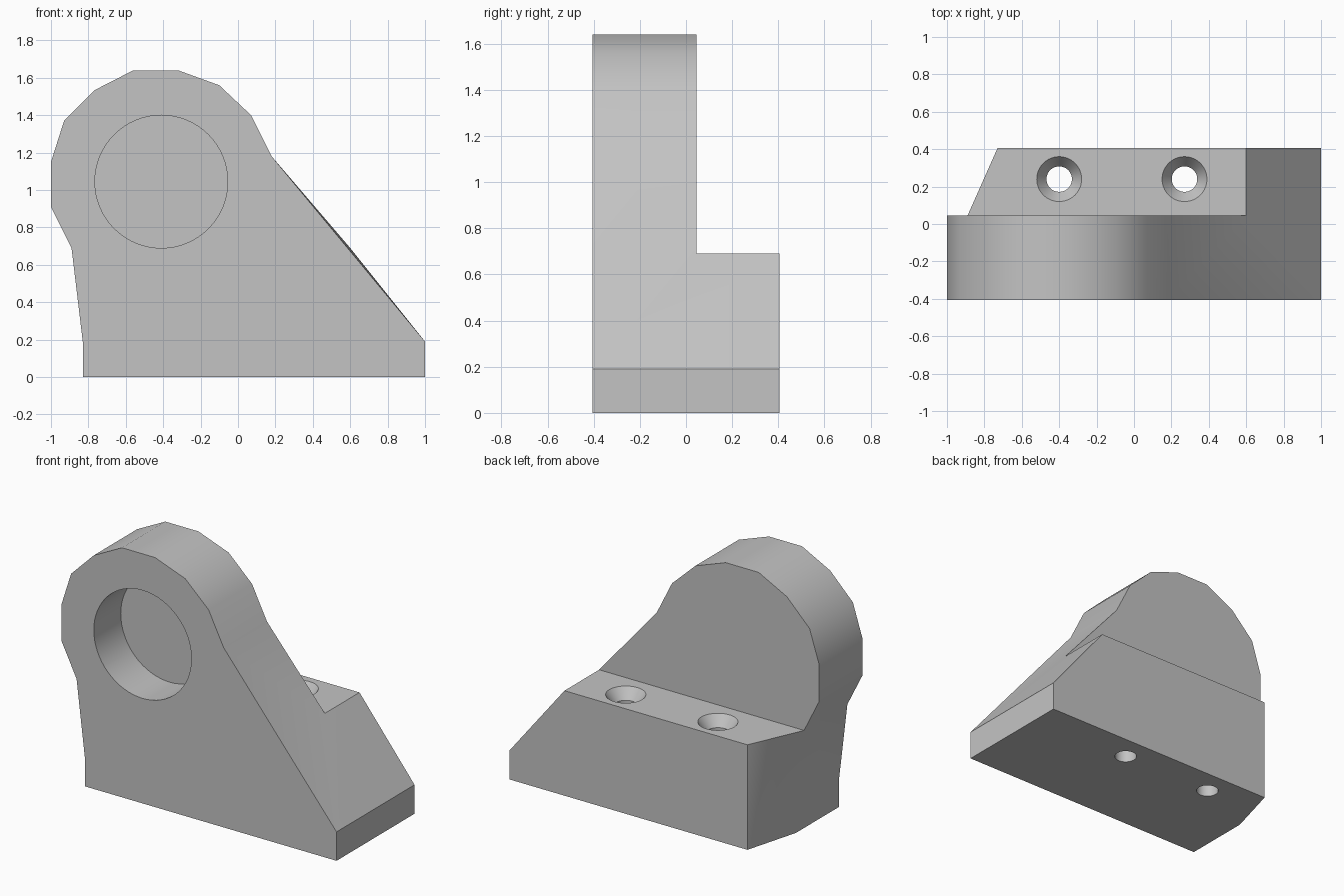
import bpy, bmesh, math
from mathutils import Matrix

cube = bpy.data.objects.get("Cube")
if cube:
    bpy.data.objects.remove(cube, do_unlink=True)

FRONT, MID, BACK = -0.405, 0.045, 0.405   # plate front, plate rear, ledge rear
LEDGE = 0.69

grey = bpy.data.materials.new("plain grey")
grey.use_nodes = True
grey.diffuse_color = (0.55, 0.55, 0.55, 1)
grey.node_tree.nodes["Principled BSDF"].inputs["Base Color"].default_value = (0.55, 0.55, 0.55, 1)


def add_object(name, bm):
    bmesh.ops.recalc_face_normals(bm, faces=bm.faces)
    mesh = bpy.data.meshes.new(name)
    bm.to_mesh(mesh)
    bm.free()
    obj = bpy.data.objects.new(name, mesh)
    bpy.context.collection.objects.link(obj)
    return obj


# Upright plate outline, from the low left corner up over the head to the right toe
outline = [(-0.83, 0), (-0.83, 0.19), (-0.89, LEDGE), (-1, 0.91), (-1, 1.15),
           (-0.93, 1.37), (-0.765, 1.535), (-0.56, 1.64), (-0.32, 1.64),
           (-0.1, 1.56), (0.07, 1.4), (0.18, 1.18), (1, 0.19), (1, 0)]

bm = bmesh.new()
front = [bm.verts.new((x, FRONT, z)) for x, z in outline]
mid = [bm.verts.new((x, MID, z)) for x, z in outline[:12]]
inner = bm.verts.new((0.6, MID, LEDGE))        # where ledge, plate and slope meet
outer = bm.verts.new((0.6, BACK, LEDGE))
ledge_end = bm.verts.new((-0.73, BACK, LEDGE))
ledge_foot = bm.verts.new((-0.73, BACK, 0))
toe_top = bm.verts.new((1, BACK, 0.19))
toe_foot = bm.verts.new((1, BACK, 0))

faces = [
    front,                                                # plate front
    mid[2:] + [inner],                                    # plate rear
    [front[11], inner, mid[11]],                          # slope
    [front[11], front[12], inner],
    [front[12], toe_top, outer, inner],
    [front[12], front[13], toe_foot, toe_top],            # toe
    [front[13], front[0], mid[0], ledge_foot, toe_foot],  # underside
    [ledge_foot, toe_foot, toe_top, outer, ledge_end],    # ledge rear
    [inner, outer, ledge_end, mid[2]],                    # ledge top
    [ledge_foot, mid[0], mid[1]],                         # ledge end
    [ledge_foot, mid[1], mid[2]],
    [ledge_foot, mid[2], ledge_end],
]
faces += [[front[i], front[i + 1], mid[i + 1], mid[i]] for i in range(11)]
for f in faces:
    bm.faces.new(f)
body = add_object("bracket_body", bm)
body.data.materials.append(grey)


def cut(name, rings, matrix, sides=64):
    """Subtract a turned shape given by (radius, height) rings."""
    bm = bmesh.new()
    loops = []
    for r, h in rings:
        loops.append([bm.verts.new((r * math.cos(math.tau * i / sides),
                                    r * math.sin(math.tau * i / sides), h))
                      for i in range(sides)])
    for a, b in zip(loops, loops[1:]):
        for i in range(sides):
            j = (i + 1) % sides
            bm.faces.new((a[i], a[j], b[j], b[i]))
    bm.faces.new(loops[0])
    bm.faces.new(loops[-1])
    bm.transform(matrix)
    cutter = add_object(name, bm)
    cutter.hide_render = True
    mod = body.modifiers.new(name, 'BOOLEAN')
    mod.operation = 'DIFFERENCE'
    mod.solver = 'EXACT'
    mod.object = cutter
    bpy.context.view_layer.objects.active = body
    bpy.ops.object.modifier_apply(modifier=mod.name)
    bpy.data.objects.remove(cutter, do_unlink=True)


# Blind round pocket in the plate front
cut("pocket_cutter", [(0.355, -0.1), (0.355, 0.28)],
    Matrix.Translation((-0.41, FRONT, 1.045)) @ Matrix.Rotation(-math.pi / 2, 4, 'X'))

# Two countersunk screw holes through the ledge
for x in (-0.4, 0.27):
    cut("screw_hole_cutter",
        [(0.068, -0.1), (0.068, LEDGE - 0.07), (0.12, LEDGE), (0.12, LEDGE + 0.1)],
        Matrix.Translation((x, 0.24, 0)))

bpy.ops.object.select_all(action='DESELECT')
body.select_set(True)
bpy.context.view_layer.objects.active = body
bpy.ops.object.shade_smooth_by_angle(angle=math.radians(30))
